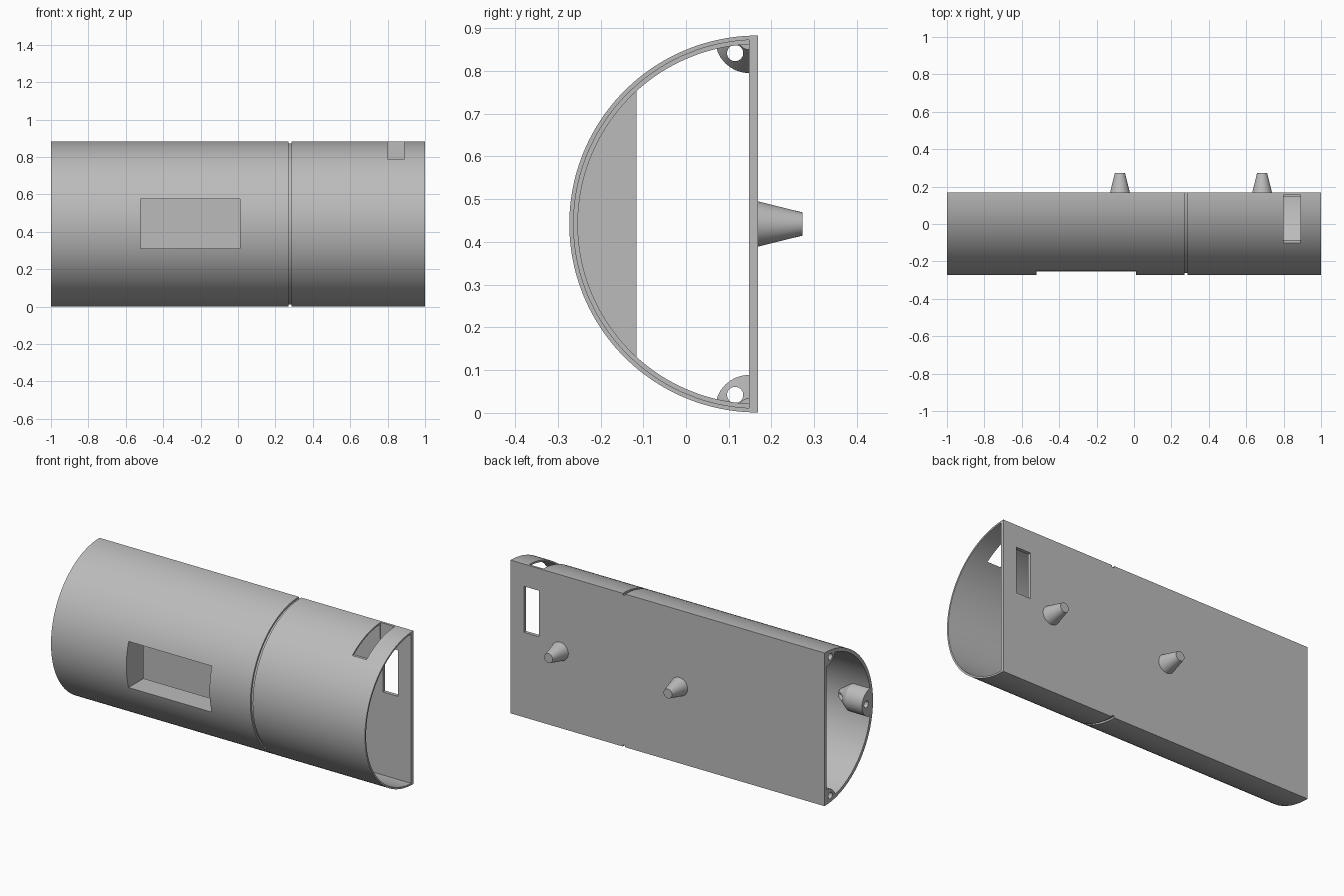
import bpy, bmesh, math

cube = bpy.data.objects.get("Cube")
if cube:
    bpy.data.objects.remove(cube, do_unlink=True)

AXIS_Y, AXIS_Z = 0.168, 0.442      # centre line of the half tube
R_OUT, R_LIP, R_IN = 0.441, 0.431, 0.421
PLATE_Y = 0.148                    # inner face of the back plate

grey = bpy.data.materials.new("plain grey")
grey.use_nodes = True
grey.diffuse_color = (0.5, 0.5, 0.5, 1)
grey.node_tree.nodes["Principled BSDF"].inputs["Base Color"].default_value = (0.5, 0.5, 0.5, 1)


def finish_mesh(name, bm):
    bmesh.ops.recalc_face_normals(bm, faces=bm.faces)
    mesh = bpy.data.meshes.new(name)
    bm.to_mesh(mesh)
    bm.free()
    mesh.materials.append(grey)
    obj = bpy.data.objects.new(name, mesh)
    bpy.context.collection.objects.link(obj)
    return obj


def loft(name, sections):
    """Solid through matching (y, z) outlines placed along x."""
    bm = bmesh.new()
    rings = [[bm.verts.new((x, y, z)) for y, z in pts] for x, pts in sections]
    for a, b in zip(rings, rings[1:]):
        for i in range(len(a)):
            j = (i + 1) % len(a)
            bm.faces.new((a[i], a[j], b[j], b[i]))
    bm.faces.new(rings[0])
    bm.faces.new(rings[-1])
    return finish_mesh(name, bm)


def prism(name, pts, x0, x1):
    return loft(name, [(x0, pts), (x1, pts)])


def arc(r, y_limit, n=96):
    """Arc of the tube in front of y_limit; closing it gives a D outline."""
    a = math.acos((AXIS_Y - y_limit) / r)
    angles = [a - 2 * a * i / n for i in range(n + 1)]
    return [(AXIS_Y - r * math.cos(t), AXIS_Z + r * math.sin(t)) for t in angles]


def circle(y, z, r, n=32):
    return [(y + r * math.cos(math.tau * i / n), z + r * math.sin(math.tau * i / n))
            for i in range(n)]


def box(x0, x1, y0, y1, z0, z1):
    return prism("cutter", [(y0, z0), (y1, z0), (y1, z1), (y0, z1)], x0, x1)


def boolean(obj, cutter, operation="DIFFERENCE"):
    cutter.hide_render = True
    mod = obj.modifiers.new("cut", "BOOLEAN")
    mod.operation, mod.solver, mod.object = operation, "EXACT", cutter
    bpy.context.view_layer.objects.active = obj
    bpy.ops.object.modifier_apply(modifier=mod.name)
    bpy.data.objects.remove(cutter, do_unlink=True)


def window():
    return box(-0.52, 0.01, -0.4, 0.0, 0.31, 0.575)


# Half-round shell with its back plate, hollow and open at both ends
shell = prism("shell", arc(R_OUT, AXIS_Y), -1, 1)
boolean(shell, prism("cutter", arc(R_IN, PLATE_Y), -1.1, 1.1))
boolean(shell, prism("cutter", arc(R_LIP, PLATE_Y), 0.3, 1.1))

# Joint groove around the shell
groove = arc(0.5, AXIS_Y) + arc(R_LIP, AXIS_Y)[::-1]
boolean(shell, prism("cutter", groove, 0.27, 0.285))

# Front window, top slot and opening in the back plate
boolean(shell, window())
boolean(shell, box(0.8, 0.89, -0.2, 0.155, 0.79, 1.0))
boolean(shell, box(0.82, 0.915, 0.1, 0.3, 0.49, 0.755))

# Block behind the front window, pierced by it
block = prism("window_block", arc(R_IN + 0.004, -0.116), -0.54, 0.03)
boolean(block, window())

# Screw bosses at the open end: centre and hole of each
bosses = {
    "upper_screw_boss": ((PLATE_Y, 0.875), (0.115, 0.842)),
    "lower_screw_boss": ((PLATE_Y, 0.009), (0.115, 0.042)),
    "front_screw_boss": ((-0.253, AXIS_Z), (-0.212, AXIS_Z)),
}
parts = [shell, block]
for name, (centre, hole) in bosses.items():
    boss = loft(name, [(-1, circle(*centre, 0.08)), (-0.89, circle(*centre, 0.08)),
                       (-0.81, circle(*centre, 0.025))])
    boolean(boss, prism("cutter", arc(R_IN + 0.005, PLATE_Y + 0.004), -1.1, 0), "INTERSECT")
    boolean(boss, prism("cutter", circle(*hole, 0.019), -1.1, 0))
    parts.append(boss)

# Tapered pegs on the back
for name, x in (("middle_peg", -0.075), ("end_peg", 0.685)):
    bpy.ops.mesh.primitive_cone_add(vertices=48, radius1=0.053, radius2=0.027, depth=0.105,
                                    location=(x, 0.2205, AXIS_Z),
                                    rotation=(-math.pi / 2, 0, 0))
    peg = bpy.context.object
    peg.name = name
    peg.data.materials.append(grey)
    parts.append(peg)

# Smooth curved faces, keep the edges crisp
bpy.ops.object.select_all(action="DESELECT")
for part in parts:
    part.select_set(True)
bpy.context.view_layer.objects.active = shell
bpy.ops.object.shade_smooth_by_angle(angle=math.radians(30))
